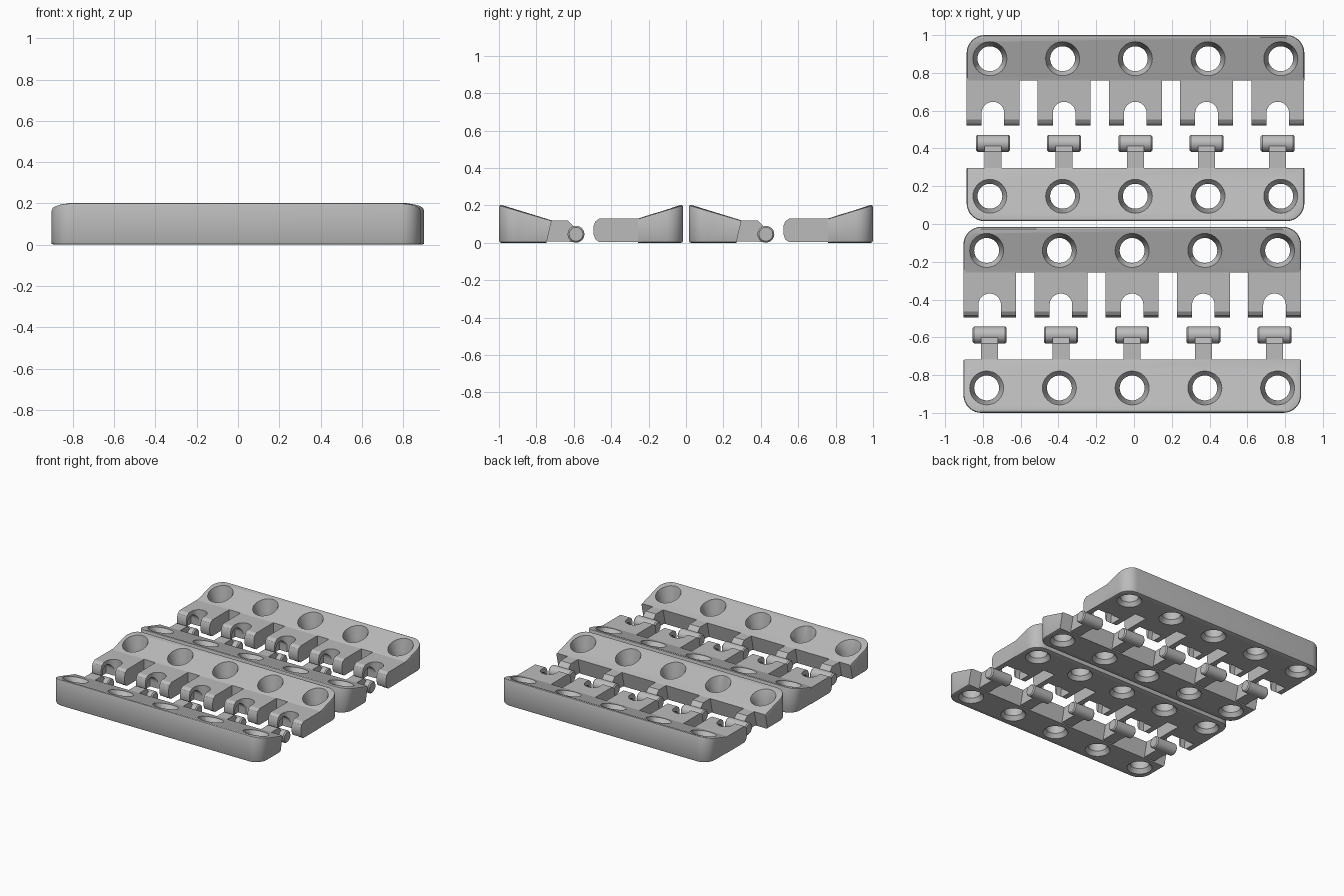
import bpy, bmesh, math
from mathutils import Vector

if "Cube" in bpy.data.objects:
    bpy.data.objects.remove(bpy.data.objects["Cube"])

grey = bpy.data.materials.new("plain grey")
grey.diffuse_color = (0.5, 0.5, 0.5, 1)
grey.use_nodes = True
grey.node_tree.nodes["Principled BSDF"].inputs["Base Color"].default_value = grey.diffuse_color

XC = -0.01                                         # centre line of the front pair
HOLES = [XC + 0.385 * i for i in range(-2, 3)]
TEETH = [XC + 0.377 * i for i in range(-2, 3)]
X0, X1 = -0.903, 0.885


def finish(bm, name):
    bmesh.ops.recalc_face_normals(bm, faces=bm.faces)
    me = bpy.data.meshes.new(name)
    bm.to_mesh(me)
    bm.free()
    me.materials.append(grey)
    ob = bpy.data.objects.new(name, me)
    bpy.context.collection.objects.link(ob)
    return ob


def prism(name, pts, a, b, axis):
    """Extrude a closed outline from a to b; (y, z) along x or (x, y) along z."""
    bm = bmesh.new()
    put = (lambda p, t: (t, p[0], p[1])) if axis == "x" else (lambda p, t: (p[0], p[1], t))
    lo = [bm.verts.new(put(p, a)) for p in pts]
    hi = [bm.verts.new(put(p, b)) for p in pts]
    bm.faces.new(lo)
    bm.faces.new(hi)
    n = len(pts)
    for i in range(n):
        j = (i + 1) % n
        bm.faces.new((lo[i], lo[j], hi[j], hi[i]))
    return finish(bm, name)


def arc(cx, cy, r, a0, a1, n):
    return [(cx + r * math.cos(math.radians(a0 + (a1 - a0) * i / n)),
             cy + r * math.sin(math.radians(a0 + (a1 - a0) * i / n))) for i in range(n + 1)]


def cut(ob, cutters):
    """Subtract the cutters and bake the result."""
    for c in cutters:
        m = ob.modifiers.new("cut", "BOOLEAN")
        m.operation, m.object, m.solver = "DIFFERENCE", c, "EXACT"
    bpy.context.view_layer.update()
    dg = bpy.context.evaluated_depsgraph_get()
    me = bpy.data.meshes.new_from_object(ob.evaluated_get(dg))
    ob.modifiers.clear()
    ob.data = me
    for c in cutters:
        bpy.data.objects.remove(c)


def hole_cutter(x, y, slope):
    """Spool shape: straight bore, flared at both mouths."""
    rings = [(-0.02, 0.088), (0.0, 0.088), (0.03, 0.066), (0.11, 0.066),
             (0.165, 0.09), (0.3, 0.09)]
    bm = bmesh.new()
    loops = []
    for k, (z, r) in enumerate(rings):
        tilt = slope if k >= 4 else 0
        loops.append([bm.verts.new((x + px, y + py, z + tilt * py))
                      for px, py in arc(0, 0, r, 0, 360 * 31 / 32, 31)])
    for p, q in zip(loops, loops[1:]):
        for i in range(32):
            j = (i + 1) % 32
            bm.faces.new((p[i], p[j], q[j], q[i]))
    bm.faces.new(loops[0])
    bm.faces.new(loops[-1])
    return finish(bm, "hole_cutter")


def wedge_bar(name, y_out, y_in, z_in, undercut, hole_y):
    """Sloped bar with rounded outer corners, softened rims and five holes."""
    s = 1 if y_in > y_out else -1
    r = 0.095
    pts = [(X0, y_in)]
    pts += [(x, y_out + s * (r - (y - 0))) for x, y in arc(X0 + r, 0, r, 180, 90, 8)]
    pts += [(x, y_out + s * (r - (y - 0))) for x, y in arc(X1 - r, 0, r, 90, 0, 8)]
    pts += [(X1, y_in)]
    ob = prism(name, pts, 0, 0.2, "z")
    slope = (z_in - 0.203) / (y_in - y_out)
    bm = bmesh.new()
    bm.from_mesh(ob.data)
    for v in bm.verts:
        inner = abs(v.co.y - y_in) < 1e-4
        if v.co.z > 0.1:
            v.co.z = 0.203 + slope * (v.co.y - y_out)
        elif inner:
            v.co.y -= s * undercut
    rims = [e for e in bm.edges
            if (e.verts[0].co.z > 0.1) == (e.verts[1].co.z > 0.1)
            and min(abs(v.co.y - y_out) for v in e.verts) < abs(y_in - y_out) - 0.05]
    bmesh.ops.bevel(bm, geom=rims, offset=0.012, segments=2, profile=0.5, affect="EDGES")
    bm.to_mesh(ob.data)
    bm.free()
    cut(ob, [hole_cutter(x, hole_y, slope) for x in HOLES])
    return ob


parts = []

# Pin half: bar, arms and cross pins
parts.append(wedge_bar("pin_bar", -1.0, -0.718, 0.12, 0.028, -0.868))
arm = [(-0.76, 0.008), (-0.65, 0.008), (-0.59, 0.002), (-0.57, 0.045),
       (-0.6, 0.088), (-0.632, 0.12), (-0.73, 0.12)]
for x in TEETH:
    parts.append(prism("pin_arm", arm, x - 0.045, x + 0.045, "x"))
    pin = prism("cross_pin", arc(-0.588, 0.046, 0.045, 0, 345, 23), x - 0.09, x + 0.09, "x")
    bm = bmesh.new()
    bm.from_mesh(pin.data)
    ends = [e for e in bm.edges if abs(e.verts[0].co.x - e.verts[1].co.x) < 1e-5]
    bmesh.ops.bevel(bm, geom=ends, offset=0.008, segments=1, affect="EDGES")
    bm.to_mesh(pin.data)
    bm.free()
    parts.append(pin)

# Hook half: bar and forked fingers with a pocket underneath
parts.append(wedge_bar("hook_bar", -0.015, -0.256, 0.13, 0.0, -0.14))
finger = [(-0.24, 0.004), (-0.465, 0.004), (-0.484, 0.018), (-0.494, 0.045),
          (-0.494, 0.09), (-0.484, 0.115), (-0.462, 0.13), (-0.24, 0.13)]
for x in TEETH:
    ob = prism("forked_finger", finger, max(X0, x - 0.14), min(X1, x + 0.14), "x")
    slot = prism("slot_cutter", [(x - 0.06, -0.6)] + arc(x, -0.428, 0.06, 180, 0, 12)
                 + [(x + 0.06, -0.6)], -0.1, 0.3, "z")
    pocket = prism("pocket_cutter", [(-0.478, -0.05)] + arc(-0.428, 0.05, 0.05, 180, 0, 12)
                   + [(-0.378, -0.05)], x - 0.1, x + 0.1, "x")
    cut(ob, [slot, pocket])
    parts.append(ob)

# Smooth the curved walls, keep the hard edges
bpy.ops.object.select_all(action="DESELECT")
for ob in parts:
    ob.select_set(True)
bpy.context.view_layer.objects.active = parts[0]
bpy.ops.object.shade_smooth_by_angle(angle=math.radians(28))

# Second clasp behind the first
for ob in parts:
    twin = ob.copy()
    twin.name = "rear_" + ob.name
    twin.location = Vector((0.017, 1.015, 0))
    bpy.context.collection.objects.link(twin)
